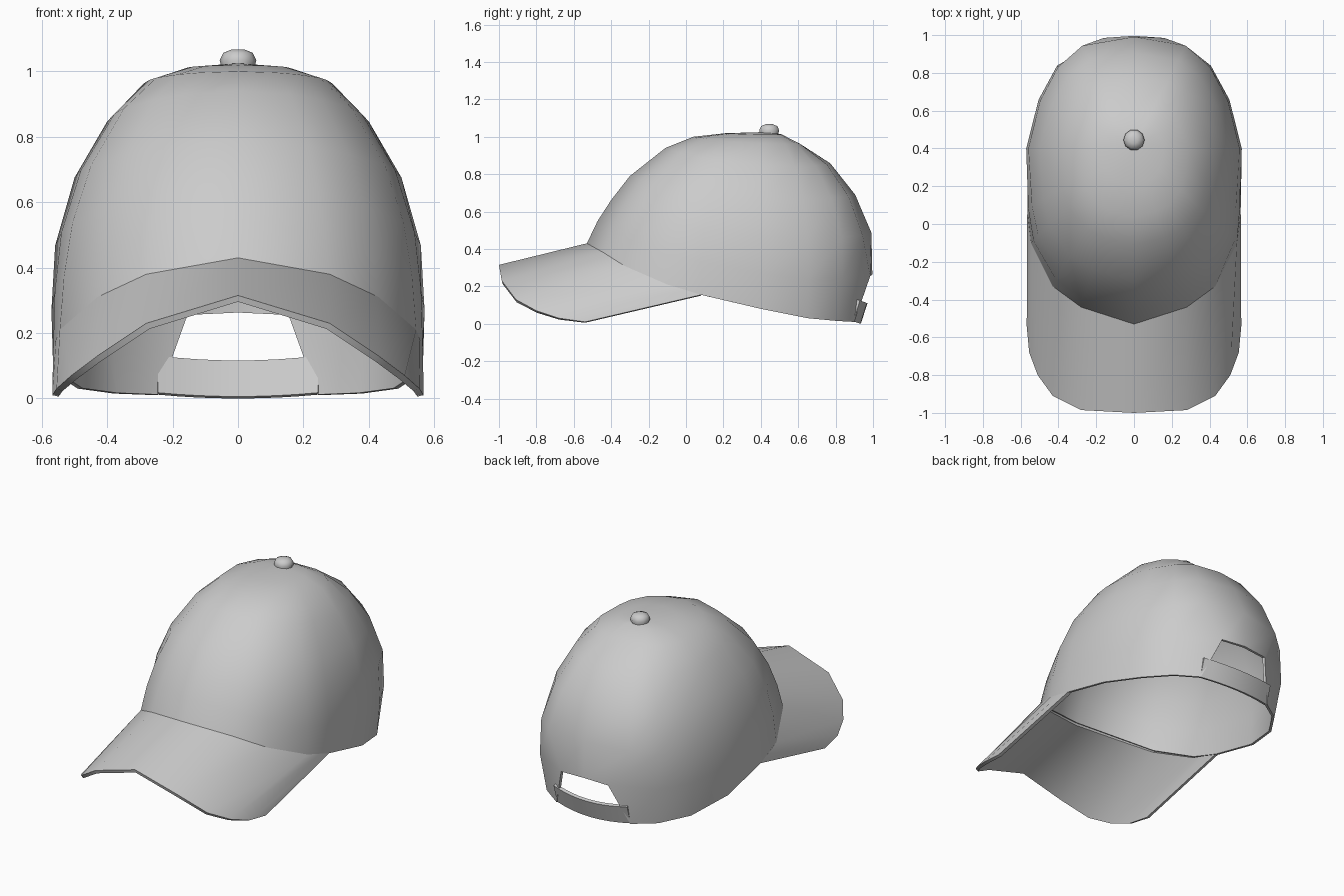
import bpy, math
from mathutils import Vector

cube = bpy.data.objects.get("Cube")
if cube:
    bpy.data.objects.remove(cube, do_unlink=True)

cloth = bpy.data.materials.new("light grey cloth")
cloth.use_nodes = True
GREY = (0.6, 0.6, 0.6, 1)
cloth.diffuse_color = GREY
cloth.node_tree.nodes["Principled BSDF"].inputs["Base Color"].default_value = GREY


def build(name, verts, faces, thickness=0, angle=50):
    mesh = bpy.data.meshes.new(name)
    mesh.from_pydata(verts, [], faces)
    mesh.materials.append(cloth)
    obj = bpy.data.objects.new(name, mesh)
    bpy.context.collection.objects.link(obj)
    if thickness:
        mod = obj.modifiers.new("thickness", "SOLIDIFY")
        mod.thickness = thickness
        mod.offset = -1
    bpy.ops.object.select_all(action="DESELECT")
    obj.select_set(True)
    bpy.context.view_layer.objects.active = obj
    if thickness:
        bpy.ops.object.modifier_apply(modifier="thickness")
    bpy.ops.object.shade_smooth_by_angle(angle=math.radians(angle))
    return obj


def flip(p):
    return (-p[0], p[1], p[2])


# Crown: rim outline from front to back, lofted to the apex by blended profiles
APEX = Vector((0, 0.42, 1.025))
half_rim = [(0, -0.53, 0.43), (0.28, -0.44, 0.38), (0.43, -0.33, 0.31),
            (0.545, -0.1, 0.21), (0.565, 0.08, 0.155), (0.565, 0.4, 0.08),
            (0.49, 0.65, 0.03), (0.38, 0.81, 0.015), (0.25, 0.9, 0.01), (0, 0.93, 0.01)]
rim = half_rim + [flip(p) for p in half_rim[-2:0:-1]]
# each profile pair is (reach from the apex axis, height above the rim)
front = [(1, 0), (.94, .2), (.863, .39), (.758, .605), (.558, .857), (.4, .958), (.22, .99)]
side = [(1, 0), (1.01, .2), (.99, .41), (.885, .63), (.71, .81), (.51, .935), (.28, .985)]
back = [(1, 0), (1.13, .25), (1.12, .47), (.95, .67), (.69, .835), (.36, .94), (.16, .99)]

n = len(rim)
verts, faces = [], []
for level in range(len(front)):
    for p in rim:
        out = Vector((p[0], p[1] - APEX.y))
        s = out.normalized().y
        shape = back if s > 0 else front
        reach, rise = (side[level][k] * (1 - s * s) + shape[level][k] * s * s for k in (0, 1))
        verts.append(Vector((out.x * reach, APEX.y + out.y * reach, p[2] + (APEX.z - p[2]) * rise)))
verts.append(APEX)

# narrow the top corners of the back opening
mid = len(half_rim) - 1
for i, sign in ((mid - 1, 1), (mid + 1, -1)):
    verts[n + i] = Vector((sign * 0.16, 0.985, 0.255))

for level in range(len(front) - 1):
    for i in range(n):
        if level == 0 and i in (mid - 1, mid):
            continue
        j = (i + 1) % n
        a = level * n
        faces.append((a + i, a + j, a + n + j, a + n + i))
top = (len(front) - 1) * n
faces += [(top + i, top + (i + 1) % n, len(verts) - 1) for i in range(n)]
build("crown", verts, faces, 0.015)

# Brim: arched sheet between the front rim and the outer edge
inner = half_rim[:4] + [(0.557, 0, 0.18), half_rim[4]]
outer = [(0, -1, 0.315), (0.28, -0.985, 0.23), (0.43, -0.91, 0.13),
         (0.51, -0.8, 0.07), (0.555, -0.68, 0.03), (0.568, -0.54, 0.01)]
inner = [flip(p) for p in inner[:0:-1]] + inner
outer = [flip(p) for p in outer[:0:-1]] + outer
m = len(inner)
build("brim", outer + inner, [(i, i + 1, m + i + 1, m + i) for i in range(m - 1)], 0.02)

# Strap: curved band across the back opening
verts, steps = [], 8
for i in range(steps + 1):
    x = 0.25 - 0.5 * i / steps
    bow = 1 - (x / 0.25) ** 2
    y = 0.895 + 0.04 * bow
    verts += [(x, y, 0.012 - 0.012 * bow), (x, y + 0.035, 0.125 - 0.015 * bow)]
faces = [(2 * i, 2 * i + 2, 2 * i + 3, 2 * i + 1) for i in range(steps)]
build("strap", verts, faces, 0.02)

# Button: small turned knob on the top
sides = 10
profile = [(0.05, 1.01), (0.056, 1.035), (0.045, 1.057), (0.02, 1.067)]
verts = [(r * math.cos(math.tau * i / sides), 0.445 + r * math.sin(math.tau * i / sides), z)
         for r, z in profile for i in range(sides)]
faces = [(k * sides + i, k * sides + (i + 1) % sides,
          (k + 1) * sides + (i + 1) % sides, (k + 1) * sides + i)
         for k in range(len(profile) - 1) for i in range(sides)]
faces.append(tuple(range((len(profile) - 1) * sides, len(profile) * sides)))
build("button", verts, faces)
